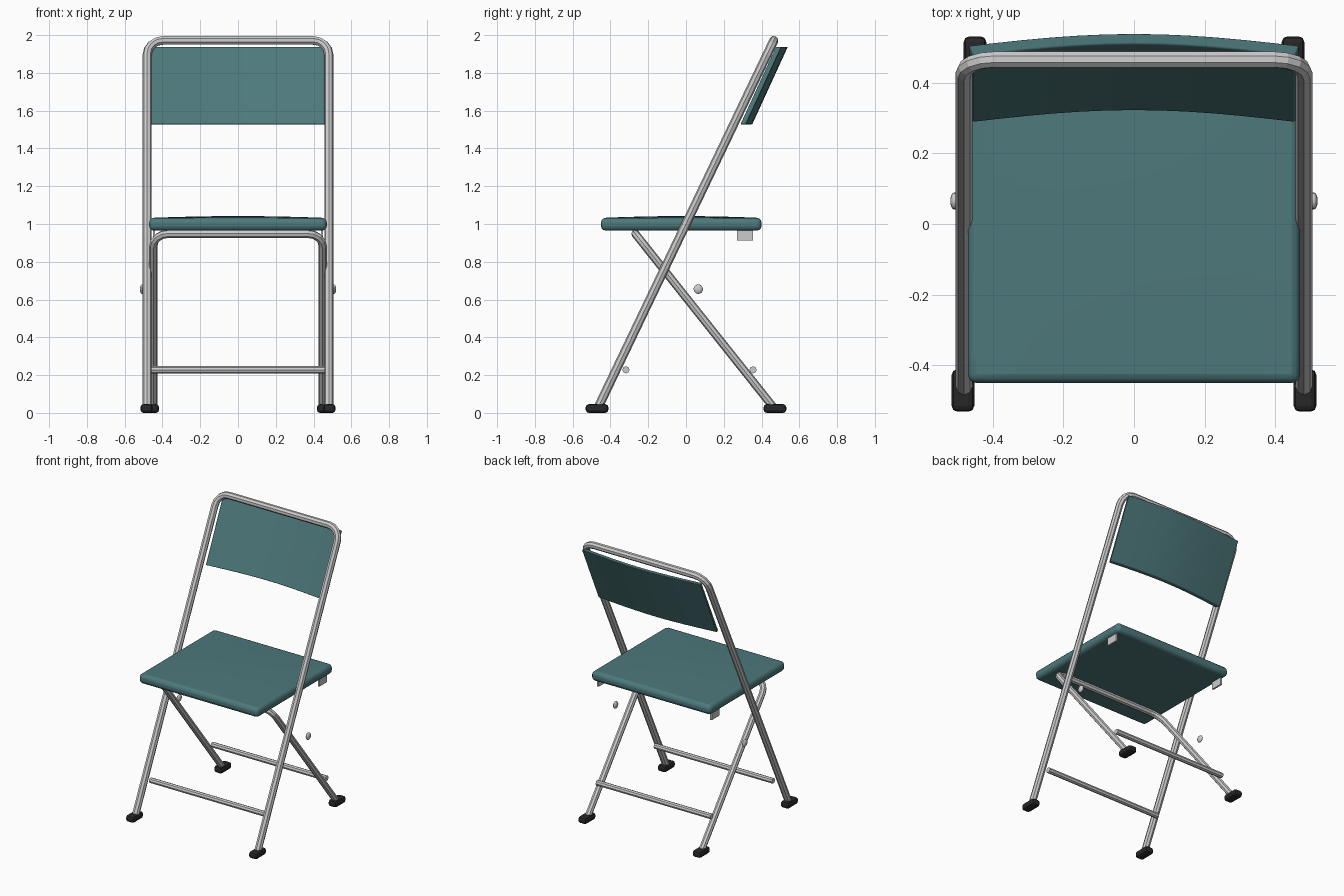
import bpy, bmesh, math
from mathutils import Vector

if "Cube" in bpy.data.objects:
    bpy.data.objects.remove(bpy.data.objects["Cube"])


def material(name, rgb):
    m = bpy.data.materials.new(name)
    m.diffuse_color = (*rgb, 1)
    m.use_nodes = True
    m.node_tree.nodes["Principled BSDF"].inputs["Base Color"].default_value = m.diffuse_color
    return m


teal = material("teal", (0.075, 0.19, 0.2))
rubber = material("rubber", (0.02, 0.02, 0.02))


def add_mesh(name, bm, mat=None, bevel=0, segments=3, smooth=False):
    bmesh.ops.recalc_face_normals(bm, faces=bm.faces)
    me = bpy.data.meshes.new(name)
    bm.to_mesh(me)
    bm.free()
    ob = bpy.data.objects.new(name, me)
    bpy.context.collection.objects.link(ob)
    if mat:
        me.materials.append(mat)
    if bevel:
        mod = ob.modifiers.new("bevel", 'BEVEL')
        mod.width, mod.segments = bevel, segments
        mod.limit_method, mod.angle_limit = 'ANGLE', math.radians(45)
    if smooth:
        bpy.ops.object.select_all(action='DESELECT')
        ob.select_set(True)
        bpy.context.view_layer.objects.active = ob
        bpy.ops.object.shade_smooth_by_angle(angle=math.radians(40))
    return ob


def tube(name, points, radius):
    # eight-sided pipe along a polyline
    cu = bpy.data.curves.new(name, 'CURVE')
    cu.dimensions = '3D'
    cu.bevel_depth, cu.bevel_resolution, cu.use_fill_caps = radius, 2, True
    sp = cu.splines.new('POLY')
    sp.points.add(len(points) - 1)
    for p, co in zip(sp.points, points):
        p.co = (*co, 1)
    sp.use_smooth = False
    ob = bpy.data.objects.new(name, cu)
    bpy.context.collection.objects.link(ob)


def hoop(name, x, foot, top, bend, radius):
    # upside-down U frame lying in a tilted plane
    foot, top = Vector((0, *foot)), Vector((0, *top))
    d = (top - foot).normalized()
    right = [foot + Vector((x, 0, 0))]
    for i in range(5):
        a = math.pi / 2 * i / 4
        right.append(top + d * bend * (math.sin(a) - 1)
                     + Vector((x - bend + bend * math.cos(a), 0, 0)))
    left = [Vector((-p.x, p.y, p.z)) for p in reversed(right)]
    tube(name, right + left, radius)


def box(name, centre, size, **kw):
    bm = bmesh.new()
    bmesh.ops.create_cube(bm, size=1)
    for v in bm.verts:
        v.co = Vector(a * b for a, b in zip(v.co, size)) + Vector(centre)
    return add_mesh(name, bm, **kw)


def slab(name, front, back, n, bevel):
    # closed panel between two surfaces f(u, v), u and v in -1..1
    bm = bmesh.new()
    grids = [[[bm.verts.new(f(2 * i / n - 1, 2 * j / n - 1)) for j in range(n + 1)]
              for i in range(n + 1)] for f in (front, back)]
    for g in grids:
        for i in range(n):
            for j in range(n):
                bm.faces.new((g[i][j], g[i + 1][j], g[i + 1][j + 1], g[i][j + 1]))
    a, b = grids
    for k in range(n):
        for e in (0, n):
            bm.faces.new((a[e][k], a[e][k + 1], b[e][k + 1], b[e][k]))
            bm.faces.new((a[k][e], a[k + 1][e], b[k + 1][e], b[k][e]))
    return add_mesh(name, bm, teal, bevel, smooth=True)


# tubular frames
hoop("front_frame", 0.481, (-0.468, 0.025), (0.465, 1.974), 0.085, 0.024)
hoop("rear_frame", 0.448, (0.468, 0.025), (-0.268, 0.95), 0.08, 0.022)

# cross bars
tube("front_crossbar", [(-0.465, -0.318, 0.23), (0.465, -0.318, 0.23)], 0.019)
tube("rear_crossbar", [(-0.45, 0.355, 0.23), (0.45, 0.355, 0.23)], 0.019)

# seat with a slight crown
slab("seat",
     lambda u, v: (0.47 * u, -0.025 + 0.425 * v, 1.034 + 0.01 * (1 - u * u) * (1 - v * v)),
     lambda u, v: (0.47 * u, -0.025 + 0.425 * v, 0.967), 8, 0.025)


# curved, tilted backrest
def rest(offset, half, sag):
    return lambda u, v: (half * u, 0.382 + 0.094 * v + offset + sag * math.cos(u * math.pi / 2),
                         1.735 + 0.205 * v)


slab("backrest", rest(0, 0.455, 0.033), rest(0.029, 0.467, 0.034), 12, 0.004)

for s, side in ((-1, "left"), (1, "right")):
    # rubber feet
    box(f"front_foot_{side}", (s * 0.484, -0.471, 0.025), (0.064, 0.12, 0.046),
        mat=rubber, bevel=0.016, segments=2)
    box(f"rear_foot_{side}", (s * 0.45, 0.471, 0.025), (0.064, 0.12, 0.046),
        mat=rubber, bevel=0.016, segments=2)
    # seat brackets
    box(f"seat_bracket_{side}", (s * 0.445, 0.312, 0.945), (0.012, 0.085, 0.06))
    # side knobs
    bm = bmesh.new()
    bmesh.ops.create_uvsphere(bm, u_segments=12, v_segments=8, radius=1)
    for v in bm.verts:
        v.co = (s * 0.508 + v.co.x * 0.012, 0.065 + v.co.y * 0.025, 0.657 + v.co.z * 0.025)
    add_mesh(f"side_knob_{side}", bm, smooth=True)

# rest the feet on the ground
for ob in bpy.data.objects:
    ob.location.z -= 0.002
